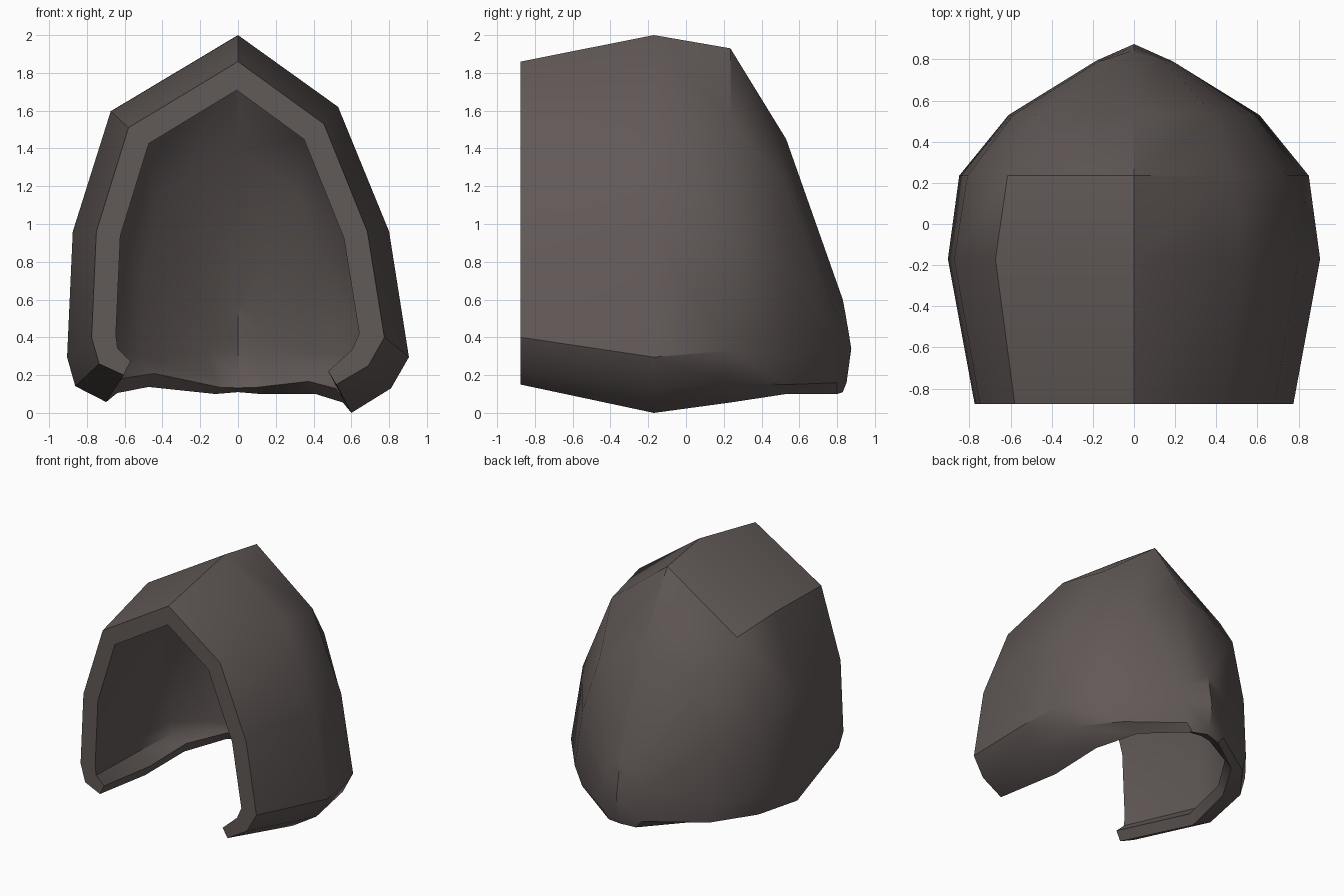
import bpy, bmesh
from mathutils import Vector

if "Cube" in bpy.data.objects:
    bpy.data.objects.remove(bpy.data.objects["Cube"])

# Right-half cross-sections (x, z) from the ridge down to the curled lip
stations = [
    (-0.875, 1.0, [(0, 1.86), (.455, 1.53), (.685, .96), (.775, .40), (.69, .25), (.52, .15)]),
    (-0.17, 1.15, [(0, 2.0), (.53, 1.62), (.80, .96), (.905, .295), (.81, .13), (.60, 0)]),
    (0.235, 1.0, [(0, 1.93), (.49, 1.55), (.745, .94), (.85, .33), (.76, .16), (.555, .055)]),
    (0.53, .75, [(0, 1.45), (.39, 1.21), (.54, .75), (.61, .295), (.545, .15), (.41, .10)]),
]
# Left side is slightly fuller than the right: widening and lift per point
skew = [(0, 0), (.125, -.02), (.065, 0), (0, 0), (.045, .01), (.085, .05)]
back_ring = [(0, .83, .60), (.14, .80, .51), (.175, .79, .42), (.19, .79, .33), (.17, .80, .16), (.12, .80, .10)]
back_column = [(.83, .60), (.845, .52), (.862, .42), (.875, .34), (.85, .16), (.83, .11)]

rings = []
for y, s, pts in stations:
    rings.append([Vector((pts[k][0], y, pts[k][1])) if k >= 0 else
                  Vector((-pts[-k][0] - s * skew[-k][0], y, pts[-k][1] + s * skew[-k][1]))
                  for k in range(-5, 6)])
rings.append([Vector((back_ring[abs(k)][0] * (1 if k >= 0 else -1), *back_ring[abs(k)][1:]))
              for k in range(-5, 6)])
rings.append([Vector((0, *back_column[abs(k)])) for k in range(-5, 6)])

# Outer skin
bm = bmesh.new()
grid = [[bm.verts.new(p) for p in ring] for ring in rings]
for a, b in zip(grid, grid[1:]):
    for i in range(10):
        bm.faces.new((a[i], a[i + 1], b[i + 1], b[i]))
depth = {}
for r, ring in enumerate(grid):
    for i, v in enumerate(ring):
        lip = [.13, .13, .13, .13, .12, .085][abs(i - 5)]
        depth[tuple(v.co)] = lip if r < 4 else .075
bmesh.ops.remove_doubles(bm, verts=bm.verts[:], dist=.0005)
bmesh.ops.recalc_face_normals(bm, faces=bm.faces[:])
centre = Vector((0, 0, .8))
if sum(f.normal.dot(f.calc_center_median() - centre) * f.calc_area() for f in bm.faces) < 0:
    bmesh.ops.reverse_faces(bm, faces=bm.faces[:])
bm.normal_update()

# Inner skin and the rim joining both
outer_faces = bm.faces[:]
border = [(e.verts[0], e.verts[1], e.link_loops[0].vert) for e in bm.edges if e.is_boundary]
inner = {}
for v in bm.verts[:]:
    p = v.co - v.normal * depth.get(tuple(v.co), .1) * min(v.calc_shell_factor(), 1.25)
    if v.co.y < -.87:
        p.y = v.co.y
    inner[v] = p
inner = {v: bm.verts.new(p) for v, p in inner.items()}
for f in outer_faces:
    bm.faces.new([inner[v] for v in reversed(f.verts[:])])
for a, b, first in border:
    if a is not first:
        a, b = b, a
    bm.faces.new((b, a, inner[a], inner[b]))

mesh = bpy.data.meshes.new("hood_shell")
bm.to_mesh(mesh)
bm.free()
hood = bpy.data.objects.new("hood_shell", mesh)
bpy.context.collection.objects.link(hood)
cloth = bpy.data.materials.new("dark_cloth")
cloth.diffuse_color = (.12, .10, .095, 1)
cloth.use_nodes = True
cloth.node_tree.nodes["Principled BSDF"].inputs["Base Color"].default_value = cloth.diffuse_color
mesh.materials.append(cloth)

bpy.context.view_layer.objects.active = hood
hood.select_set(True)
bpy.ops.object.shade_smooth_by_angle(angle=.6)
